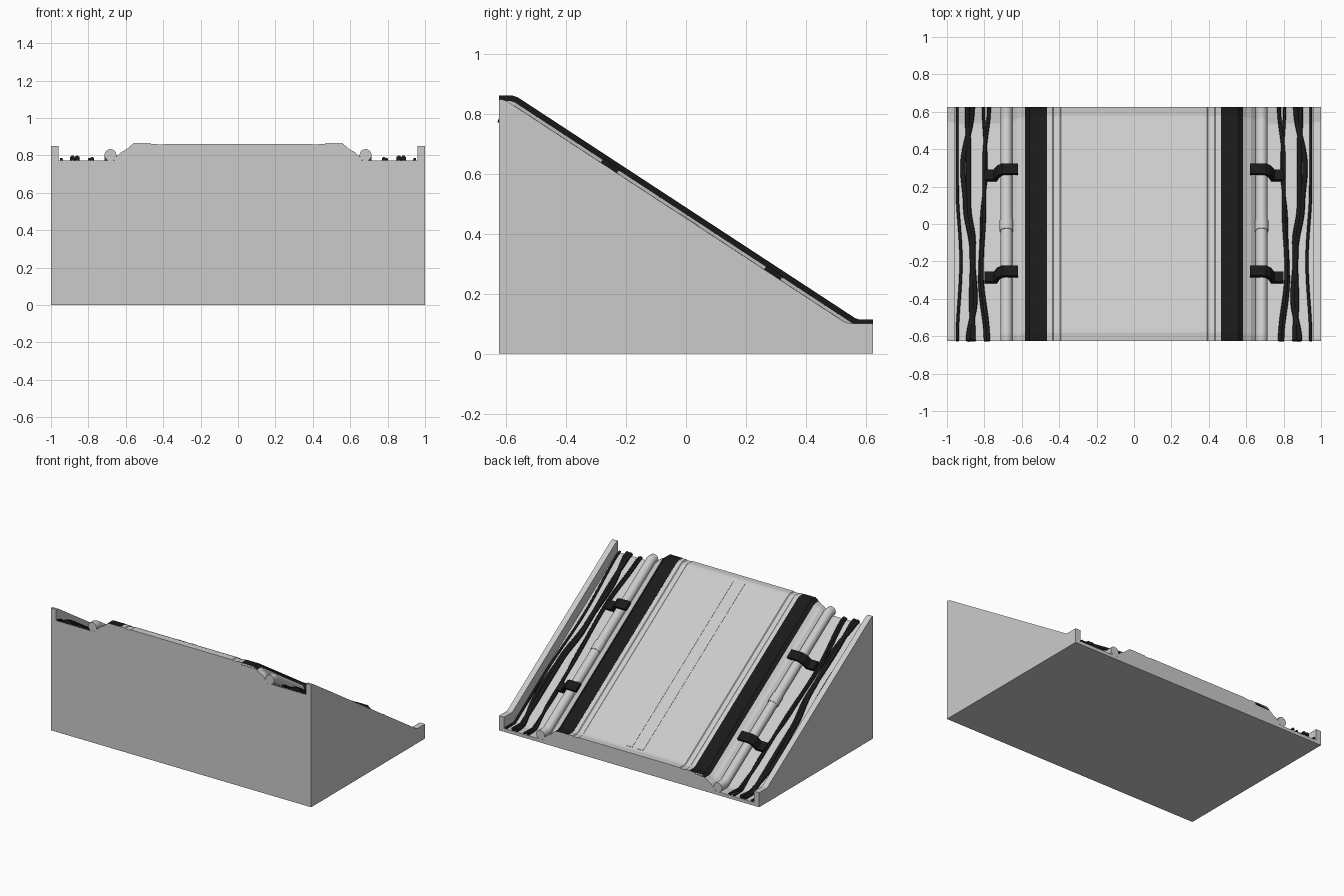
import bpy, bmesh, math
from mathutils import Vector

if "Cube" in bpy.data.objects:
    bpy.data.objects.remove(bpy.data.objects["Cube"])

SLOPE = 0.6545
END = 0.625
black = bpy.data.materials.new("black")
black.diffuse_color = (0.01, 0.01, 0.01, 1)
black.use_nodes = True
black.node_tree.nodes["Principled BSDF"].inputs["Base Color"].default_value = black.diffuse_color


def surf(y, d, e=0.0):
    """Height at y for a layer d below the deck (e = extra drop on the incline)."""
    return min(0.862 - d, max(0.113 - d, 0.487 - SLOPE * y - 1.195 * d - e))


def path(d, e=0.0):
    """Side path of a layer: flat top, incline, flat bottom, softened bends."""
    v = 1.195 * d + e
    k1, k2, r = (-0.375 + d - v) / SLOPE, (0.374 + d - v) / SLOPE, 0.008
    ys = [-END, k1 - r, k1 + r, k2 - r, k2 + r, END]
    return [(y, surf(y, d, e)) for y in ys]


def finish(bm, name, mat=None, smooth=False):
    bmesh.ops.recalc_face_normals(bm, faces=bm.faces[:])
    me = bpy.data.meshes.new(name)
    bm.to_mesh(me)
    bm.free()
    ob = bpy.data.objects.new(name, me)
    bpy.context.collection.objects.link(ob)
    if mat:
        me.materials.append(mat)
    if smooth:
        bpy.ops.object.select_all(action='DESELECT')
        ob.select_set(True)
        bpy.context.view_layer.objects.active = ob
        bpy.ops.object.shade_smooth_by_angle(angle=math.radians(35))
    return ob


def skin(bm, rows):
    """Join closed rows of points lengthwise and cap both ends; rows[i] is one rail."""
    vs = [[bm.verts.new(p) for p in row] for row in rows]
    for i in range(len(vs)):
        a, b = vs[i], vs[(i + 1) % len(vs)]
        for j in range(len(a) - 1):
            bm.faces.new((a[j], a[j + 1], b[j + 1], b[j]))
    bm.faces.new([r[0] for r in vs])
    bm.faces.new([r[-1] for r in vs])


def sweep(name, ring, mat=None, smooth=False):
    bm = bmesh.new()
    skin(bm, [[(x, y, z) for y, z in path(d)] for x, d in ring])
    return finish(bm, name, mat, smooth)


def tube(name, knots, radius, depth, e=0.0, mat=None, res=3, n=40):
    """Round cable through (y, x) knots, lying at a depth under the deck."""
    cu = bpy.data.curves.new(name, 'CURVE')
    cu.dimensions = '3D'
    cu.bevel_depth, cu.bevel_resolution, cu.use_fill_caps = radius, res, True
    sp = cu.splines.new('POLY')
    sp.points.add(n)
    y0, y1 = knots[0][0], knots[-1][0]
    for i in range(n + 1):
        y = y0 + (y1 - y0) * i / n
        x = knots[-1][1]
        for (ya, xa), (yb, xb) in zip(knots, knots[1:]):
            if ya <= y <= yb:
                t = (1 - math.cos(math.pi * (y - ya) / (yb - ya))) / 2
                x = xa + (xb - xa) * t
                break
        sp.points[i].co = (x, y, surf(y, depth, e), 1)
    ob = bpy.data.objects.new(name, cu)
    bpy.context.collection.objects.link(ob)
    if mat:
        cu.materials.append(mat)
    return ob


# Ramp body: side kerbs, cable trays, shoulders and grooved deck
half = [(1, .012, .02), (.96, .012, .02), (.96, .09, .01), (.665, .09, .01),
        (.655, .072, 0), (.625, .045, 0), (.605, .035, 0), (.582, .018, 0),
        (.56, .001, 0), (.435, 0, 0), (.43, .004, 0), (.395, .004, 0), (.39, 0, 0)]
profile = half + [(-x, d, e) for x, d, e in reversed(half)]
rows = [[(x, y, z) for y, z in path(d, e)] for x, d, e in profile]
rows += [[(x, y, 0) for y, z in path(.012, .02)] for x in (-1, 1)]
bm = bmesh.new()
skin(bm, rows)
finish(bm, "ramp_body")

n = Vector((0, .5477, .8367))
t = Vector((0, .8367, -.5477))
clamp = [(.62, -.012), (.705, -.012), (.73, -.03), (.75, -.07), (.80, -.07),
         (.80, -.092), (.735, -.092), (.715, -.045), (.70, -.03), (.62, -.03)]

for s, side in ((-1, "left"), (1, "right")):
    # Black edge strip
    sweep(f"edge_strip_{side}", [(s * .465, -.001), (s * .56, -.001),
                                 (s * .584, .018), (s * .465, .02)], black)

    # Raised strip along the middle of the deck
    bm = bmesh.new()
    skin(bm, [[(s * x, y, surf(y, 0) + h) for y in (-.562, .562)]
              for x, h in ((.02, .002), (.065, .002), (.065, -.01), (.02, -.01))])
    finish(bm, f"centre_strip_{side}")

    # Pipe and its coupling
    circle = [(math.cos(a * math.pi / 8), math.sin(a * math.pi / 8)) for a in range(16)]
    sweep(f"pipe_{side}", [(s * .682 + .032 * c, .06 - .032 * k) for c, k in circle],
          None, True)
    tube(f"pipe_coupling_{side}", [(-.04, s * .682), (.02, s * .682)], .036, .06, n=1)

    # Stepped pipe clamps
    for i, yc in enumerate((-.242, .304)):
        o = Vector((0, yc, .487 - SLOPE * yc))
        bm = bmesh.new()
        skin(bm, [[o + Vector((s * x, 0, 0)) + n * h + t * w for w in (-.032, .032)]
                  for x, h in clamp])
        finish(bm, f"pipe_clamp_{side}_{i}", black)

    # Loose cables in the tray
    cables = [
        (.008, [(-END, .945), (-.2, .925), (.2, .945), (END, .945)]),
        (.014, [(-END, .885), (-.4, .85), (-.15, .865), (.1, .90), (.3, .915), (END, .865)]),
        (.014, [(-END, .86), (-.42, .868), (-.1, .86), (.1, .885), (.35, .885), (END, .89)]),
        (.010, [(-END, .78), (-.25, .815), (.1, .80), (.35, .80), (END, .775)]),
        (.008, [(-END, .795), (-.3, .825), (.0, .815), (.3, .79), (END, .805)]),
    ]
    for i, (r, knots) in enumerate(cables):
        tube(f"cable_{side}_{i}", [(y, s * x) for y, x in knots], r, .09 - r, .01, black)
